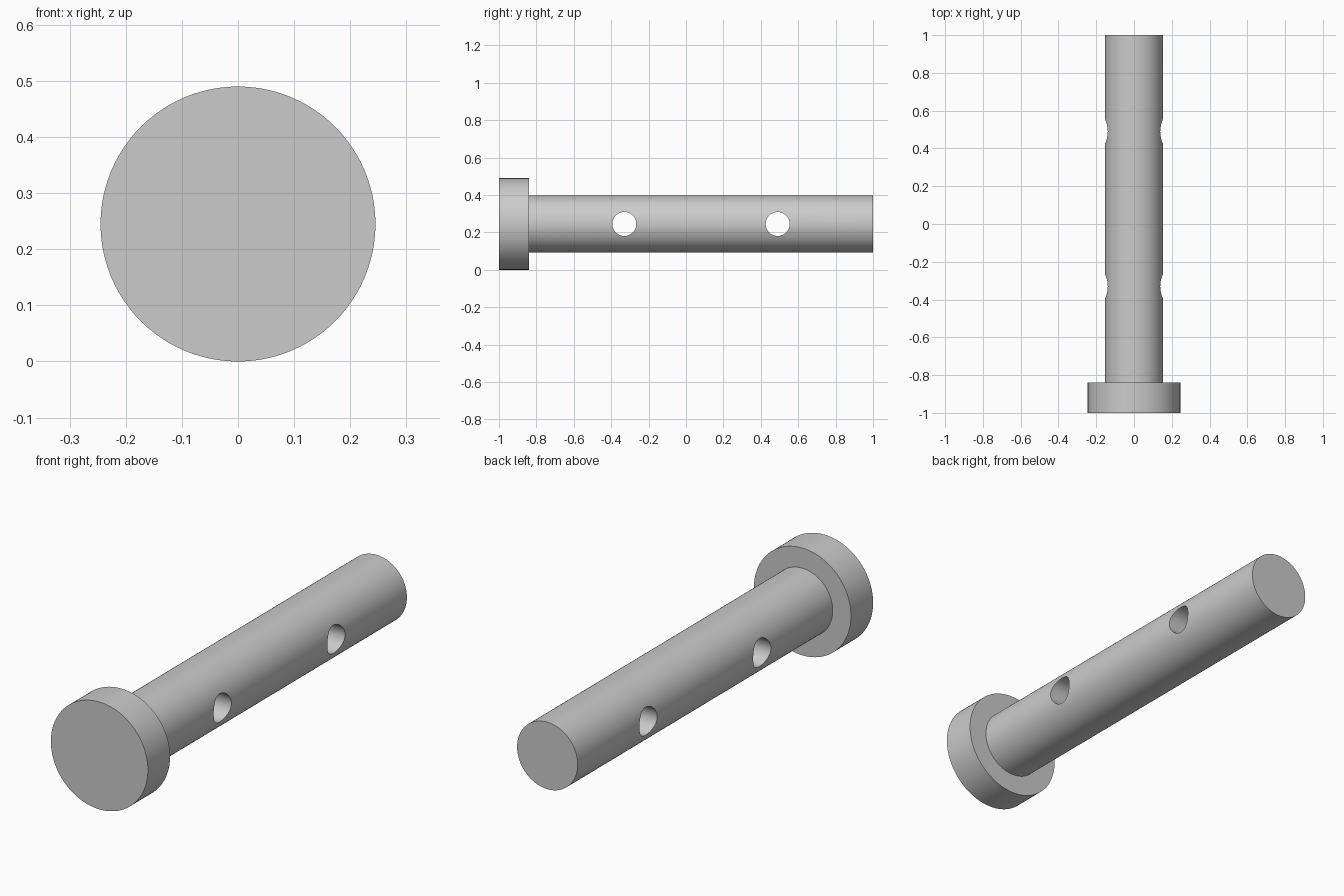
import bpy
from math import pi, radians

default = bpy.data.objects.get("Cube")
if default:
    bpy.data.objects.remove(default, do_unlink=True)

AXIS_Z = 0.245

steel = bpy.data.materials.new("grey steel")
steel.use_nodes = True
grey = (0.6, 0.6, 0.6, 1)
steel.diffuse_color = grey
steel.node_tree.nodes["Principled BSDF"].inputs["Base Color"].default_value = grey


def cylinder(name, radius, length, y, rotation, sides):
    bpy.ops.mesh.primitive_cylinder_add(vertices=sides, radius=radius, depth=length,
                                        location=(0, y, AXIS_Z), rotation=rotation)
    obj = bpy.context.object
    obj.name = name
    obj.data.materials.append(steel)
    return obj


def select(obj):
    bpy.ops.object.select_all(action="DESELECT")
    obj.select_set(True)
    bpy.context.view_layer.objects.active = obj


ALONG_Y = (pi / 2, 0, 0)
ALONG_X = (0, pi / 2, 0)

# Flat round head and long shaft
head = cylinder("head", 0.245, 0.16, -0.92, ALONG_Y, 96)
shaft = cylinder("shaft", 0.153, 1.84, 0.08, ALONG_Y, 96)

# Two cross holes drilled through the shaft
for y in (-0.33, 0.49):
    drill = cylinder("hole_cutter", 0.064, 0.8, y, ALONG_X, 48)
    drill.hide_render = True
    select(shaft)
    cut = shaft.modifiers.new("cross_hole", "BOOLEAN")
    cut.operation = "DIFFERENCE"
    cut.solver = "EXACT"
    cut.object = drill
    bpy.ops.object.modifier_apply(modifier=cut.name)
    bpy.data.objects.remove(drill, do_unlink=True)

# Smooth walls with crisp rims
for part in (head, shaft):
    select(part)
    bpy.ops.object.shade_smooth_by_angle(angle=radians(30))
